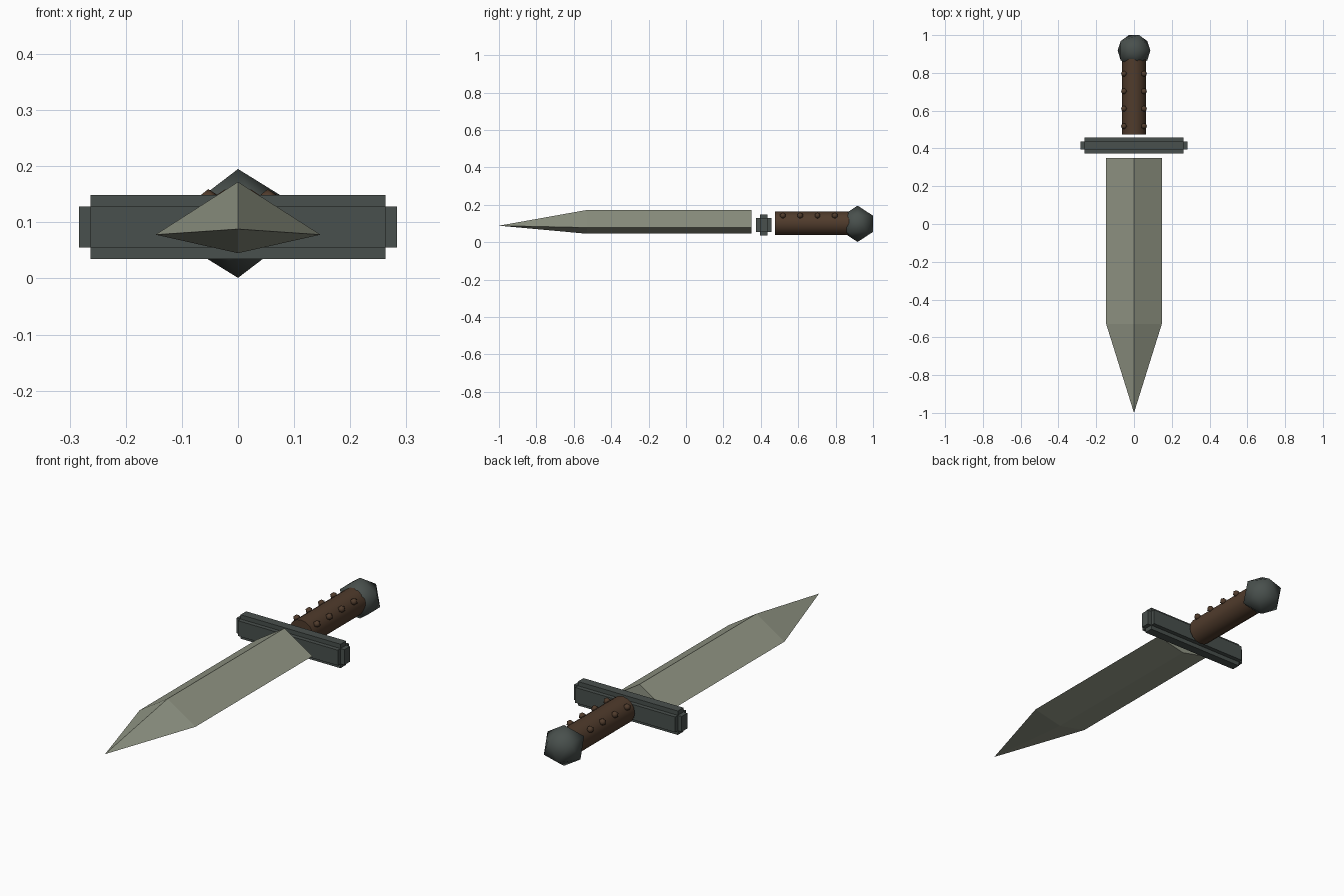
import bpy, bmesh, math
from mathutils import Matrix, Vector

if "Cube" in bpy.data.objects:
    bpy.data.objects.remove(bpy.data.objects["Cube"])


def material(name, rgb):
    m = bpy.data.materials.new(name)
    m.diffuse_color = (*rgb, 1)
    m.use_nodes = True
    m.node_tree.nodes["Principled BSDF"].inputs["Base Color"].default_value = m.diffuse_color
    return m


STEEL = material("pale steel", (0.285, 0.305, 0.235))
IRON = material("dark iron", (0.066, 0.080, 0.074))
LEATHER = material("brown leather", (0.080, 0.044, 0.025))


def finish(name, bm, mat, smooth=False):
    bmesh.ops.recalc_face_normals(bm, faces=bm.faces)
    for f in bm.faces:
        f.smooth = smooth
    me = bpy.data.meshes.new(name)
    bm.to_mesh(me)
    bm.free()
    me.materials.append(mat)
    ob = bpy.data.objects.new(name, me)
    bpy.context.collection.objects.link(ob)
    return ob


# Blade: diamond section running forward to a point
bm = bmesh.new()
section = [(-0.147, 0.078), (0, 0.172), (0.147, 0.078), (0, 0.045)]
back = [bm.verts.new((x, 0.35, z)) for x, z in section]
front = [bm.verts.new((x, -0.53, z)) for x, z in section]
tip = bm.verts.new((0, -1, 0.088))
bm.faces.new(back)
for i in range(4):
    j = (i + 1) % 4
    bm.faces.new((back[i], back[j], front[j], front[i]))
    bm.faces.new((front[i], front[j], tip))
finish("blade", bm, STEEL)

# Crossguard: core box with every face pushed out, leaving notched edges
bm = bmesh.new()
bmesh.ops.create_cube(bm, size=1, matrix=Matrix.Translation((0, 0.416, 0.0915))
                      @ Matrix.Diagonal((0.526, 0.042, 0.073, 1)))
bm.normal_update()
for f in list(bm.faces):
    push = f.normal * 0.0205
    new = bmesh.ops.extrude_discrete_faces(bm, faces=[f])["faces"]
    bmesh.ops.translate(bm, verts=new[0].verts, vec=push)
finish("crossguard", bm, IRON)

# Grip: cylinder lying along y
bm = bmesh.new()
bmesh.ops.create_cone(bm, cap_ends=True, segments=16, radius1=0.063, radius2=0.063, depth=0.41,
                      matrix=Matrix.Translation((0, 0.68, 0.1)) @ Matrix.Rotation(math.pi / 2, 4, 'X'))
grip = finish("grip", bm, LEATHER)
bpy.context.view_layer.objects.active = grip
grip.select_set(True)
bpy.ops.object.shade_smooth_by_angle(angle=math.radians(35))

# Studs: two rows along the upper sides of the grip
bm = bmesh.new()
for side in (-1, 1):
    for i in range(4):
        bmesh.ops.create_icosphere(bm, subdivisions=1, radius=0.017,
                                   matrix=Matrix.Translation((side * 0.053, 0.518 + i * 0.0925, 0.142)))
finish("grip_studs", bm, LEATHER, True)

# Pommel: smooth-shaded twenty-sided ball
bm = bmesh.new()
bmesh.ops.create_icosphere(bm, subdivisions=1, radius=0.097,
                           matrix=Matrix.Translation((0, 0.9175, 0.098)))
finish("pommel", bm, IRON, True)
